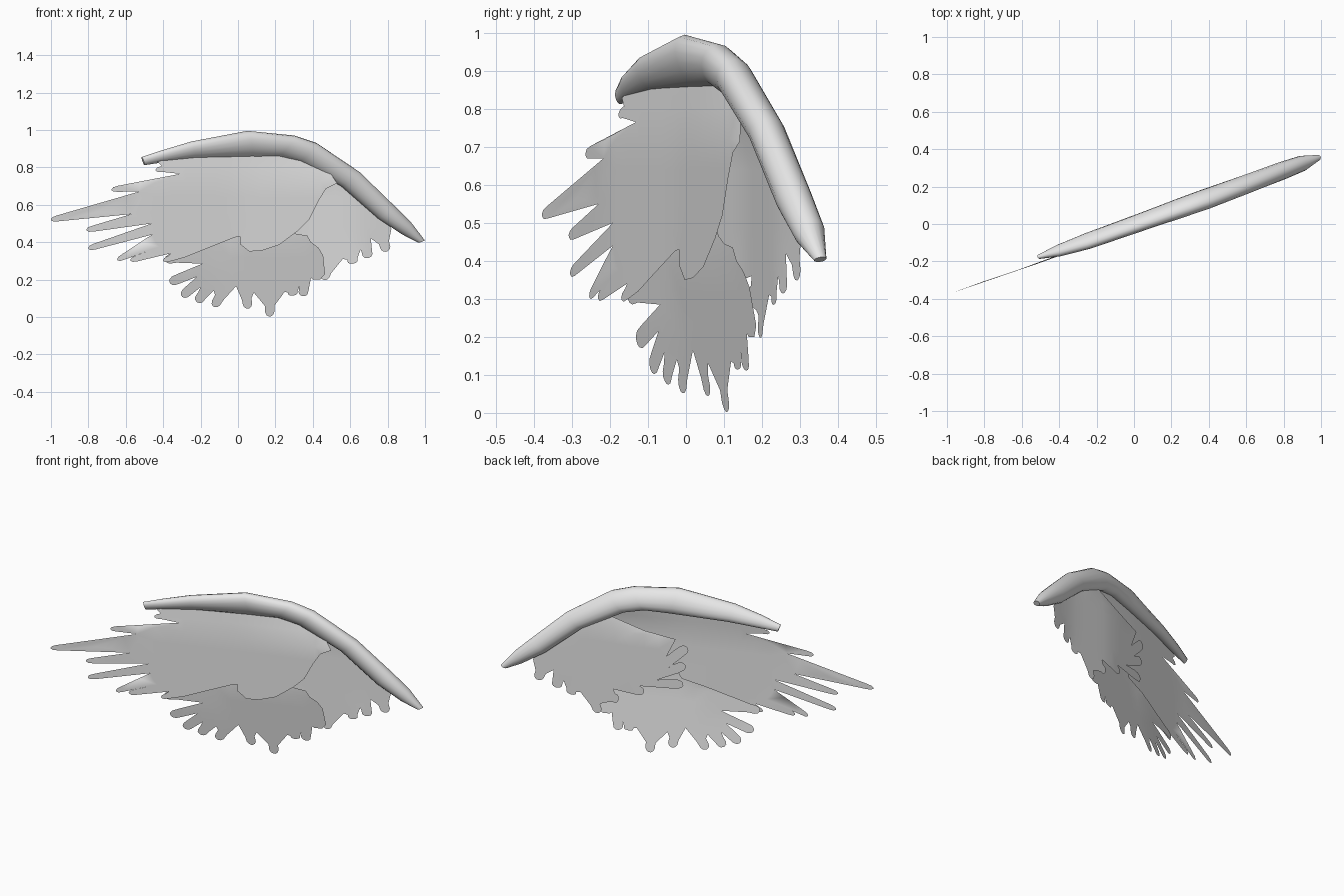
import bpy, bmesh, math
from mathutils import Vector
from mathutils.geometry import delaunay_2d_cdt

if "Cube" in bpy.data.objects:
    bpy.data.objects.remove(bpy.data.objects["Cube"])

SLOPE = 0.37   # the wing lies in an upright plane turned about z: y = SLOPE * x

bone = bpy.data.materials.new("pale grey")
bone.diffuse_color = (0.8, 0.8, 0.8, 1)
bone.use_nodes = True
bone.node_tree.nodes["Principled BSDF"].inputs["Base Color"].default_value = bone.diffuse_color

# tip profiles: (distance back from the tip, sideways) in units of length and width
POINTED = ((1, -1), (0.3, -0.75), (0, -0.2), (0, 0.2), (0.3, 0.75), (1, 1))
ROUNDED = ((1, -1), (0.4, -0.95), (0.12, -0.65), (0, -0.2),
           (0, 0.2), (0.12, 0.65), (0.4, 0.95), (1, 1))


def clamp(v, lo=0.0, hi=1.0):
    return max(lo, min(hi, v))


def add_object(name, bm):
    mesh = bpy.data.meshes.new(name)
    bm.to_mesh(mesh)
    bm.free()
    mesh.materials.append(bone)
    obj = bpy.data.objects.new(name, mesh)
    bpy.context.collection.objects.link(obj)
    return obj


def feather_edge(notches, tips, width, profile):
    """Zigzag of feathers: notch, tip, notch, tip ... notch."""
    pts = []
    for i, tip in enumerate(tips):
        a, b, t = Vector(notches[i]), Vector(notches[i + 1]), Vector(tip)
        d = t - (a + b) / 2
        r = min(width * 2.2, d.length * 0.5)
        d.normalize()
        side = Vector((-d.y, d.x))
        if side.dot(b - a) < 0:
            side = -side
        pts.append(a)
        pts += [t - d * r * back + side * width * w for back, w in profile]
    pts.append(Vector(notches[-1]))
    return pts


def sheet(name, outline, offset):
    """Single-surface layer of feathers from an x/z outline, bent by an offset rule."""
    pts = [Vector(p) for p in outline]
    n = len(pts)
    edges = [(i, (i + 1) % n) for i in range(n)]
    grid = [Vector((-1 + .08 * i, .08 * j)) for i in range(26) for j in range(13)]
    verts, _, faces, *_ = delaunay_2d_cdt(pts + grid, edges, [], 1, 1e-5)
    bm = bmesh.new()
    vs = [bm.verts.new((p.x, 0, p.y)) for p in verts]
    for f in faces:
        bm.faces.new([vs[i] for i in f]).smooth = True
    bmesh.ops.delete(bm, geom=[v for v in bm.verts if not v.link_faces], context='VERTS')
    for v in bm.verts:
        fade = clamp((0.92 - v.co.z) / 0.2)
        v.co.y = SLOPE * v.co.x + offset(v.co.x, v.co.z) * fade
    bm.normal_update()
    return add_object(name, bm)


# Wing arm: elliptical rings given by top point, bottom point and half depth
stations = [
    (-.515, .855, -.50, .812, .012), (-.40, .893, -.41, .825, .030),
    (-.25, .938, -.24, .843, .040), (.05, .995, .07, .852, .045),
    (.30, .970, .21, .855, .050), (.42, .930, .32, .828, .052),
    (.65, .775, .55, .700, .050), (.83, .600, .75, .525, .048),
    (.92, .510, .88, .440, .042), (.998, .410, .965, .397, .016),
]
normal = Vector((-SLOPE, 1, 0)).normalized()
SIDES = 16
bm = bmesh.new()
rings = []
for tx, tz, bx, bz, depth in stations:
    lean = clamp((.9 - tx) / .4) * clamp((tx + .515) / .2)   # crest leans forward
    top = Vector((tx, .355 * tx + .005 - .026 * lean, tz))
    bot = Vector((bx, .355 * bx + .005 + .010 * lean, bz))
    mid, half = (top + bot) / 2, (top - bot) / 2
    rings.append([bm.verts.new(mid + half * math.cos(a) + normal * depth * math.sin(a))
                  for a in (2 * math.pi * k / SIDES for k in range(SIDES))])
for r0, r1 in zip(rings, rings[1:]):
    for k in range(SIDES):
        n = (k + 1) % SIDES
        bm.faces.new((r0[k], r0[n], r1[n], r1[k]))
bm.faces.new(rings[0])
bm.faces.new(rings[-1])
bmesh.ops.recalc_face_normals(bm, faces=bm.faces[:])
for f in bm.faces:
    f.smooth = len(f.verts) == 4
add_object("wing_arm", bm)

# Front layer: long pointed flight feathers
primary = feather_edge(
    [(-.43, .83), (-.31, .765), (-.53, .67), (-.57, .55), (-.46, .50), (-.46, .44),
     (-.42, .375), (-.36, .34), (-.28, .32)],
    [(-.44, .785), (-.676, .68), (-1.0, .52), (-.81, .465), (-.80, .366),
     (-.645, .305), (-.575, .303), (-.40, .30)], 0.016, POINTED)
primary += [(-.17, .365), (-.02, .425), (.01, .43), (.01, .39), (.06, .35), (.13, .355),
            (.22, .385), (.32, .46), (.38, .52), (.43, .62), (.47, .685), (.53, .715),
            (.50, .76), (.38, .86), (.3, .90), (.05, .92), (-.25, .88)]
sheet("flight_feathers", primary, lambda x, z: -.022 * clamp((x + 1) * 2, .4) - .06 * max(0, x))

# Middle layer: rounded lower feathers
secondary = feather_edge(
    [(-.1, .42), (-.19, .285), (-.22, .215), (-.20, .16), (-.13, .14), (-.01, .165),
     (.085, .13), (.25, .135), (.33, .17), (.39, .21)],
    [(-.39, .305), (-.365, .185), (-.30, .11), (-.22, .08), (-.13, .055), (.055, .045),
     (.17, .003), (.295, .115), (.345, .112)], 0.026, ROUNDED)
secondary += [(.40, .20), (.44, .20), (.465, .23), (.455, .33), (.43, .37), (.39, .40),
              (.37, .435), (.31, .445), (.27, .465), (.2, .55), (.08, .55), (.03, .45)]
sheet("lower_feathers", secondary,
      lambda x, z: .045 - .14 * min(z, .42) - .05 * max(0, -x - .1) + .04 * max(0, z - .25) * (x < -.1))

# Rear layer: short feathers near the body
tertiary = feather_edge(
    [(.82, .47), (.71, .42), (.655, .36), (.56, .31), (.42, .27), (.37, .36),
     (.24, .40), (.13, .45), (.08, .52), (.08, .60)],
    [(.795, .35), (.695, .315), (.615, .285), (.455, .20), (.34, .30),
     (.2, .37), (-.01, .44), (-.02, .56), (-.03, .67)], 0.028, ROUNDED)
tertiary += [(.03, .71), (.2, .74), (.4, .80), (.5, .79), (.65, .68), (.79, .55)]
sheet("rear_feathers", tertiary, lambda x, z: .045 * clamp((.65 - x) / .35))
